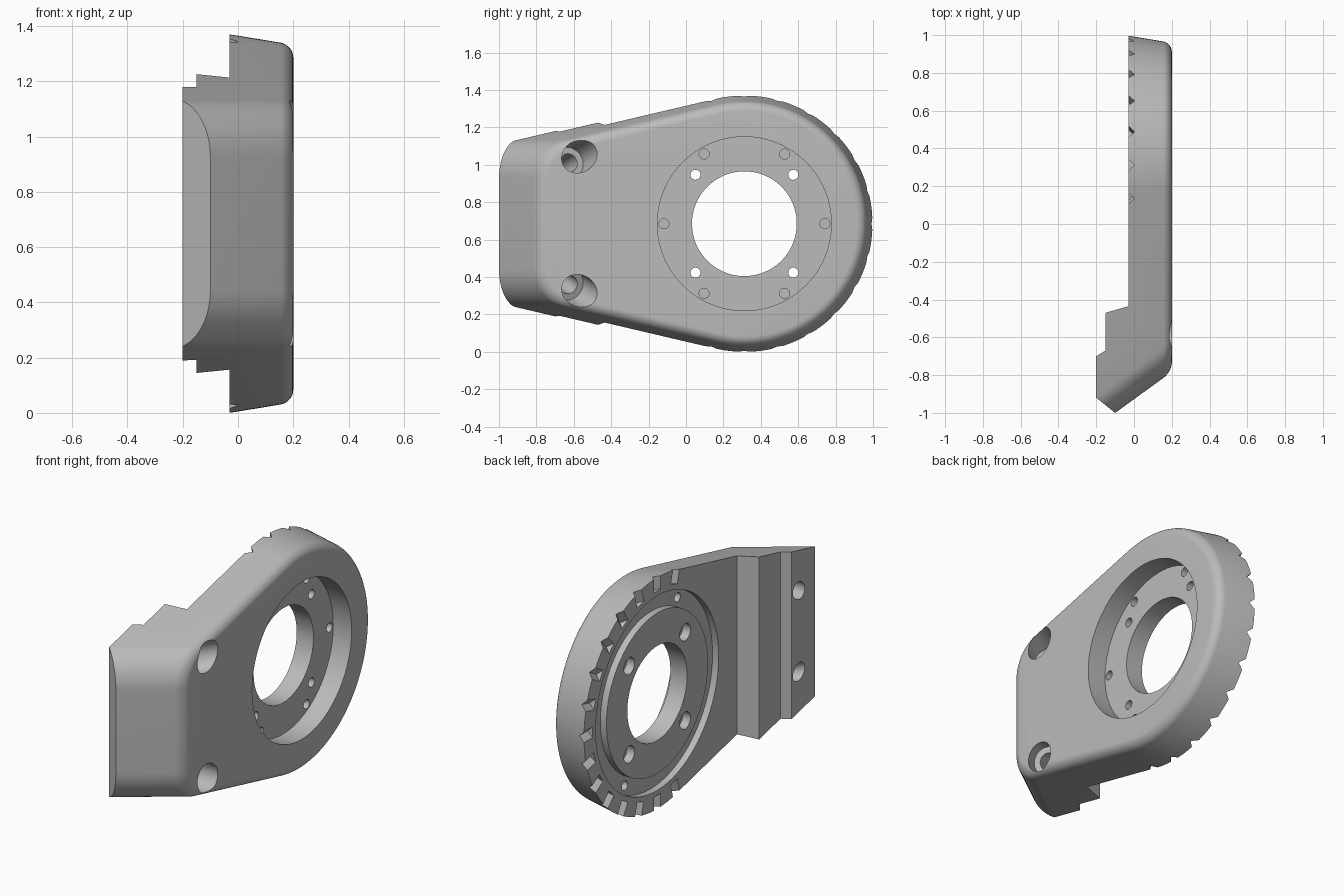
import bpy, bmesh, math
from mathutils import Vector, Matrix

if "Cube" in bpy.data.objects:
    bpy.data.objects.remove(bpy.data.objects["Cube"], do_unlink=True)

CY, CZ = 0.312, 0.685          # bearing axis
TILT = math.radians(13.2)      # slope of the two straight sides
BACK = -0.03                   # plane of the toothed face

gray = bpy.data.materials.new("light_gray")
gray.use_nodes = True
gray.diffuse_color = (0.5, 0.5, 0.5, 1)
gray.node_tree.nodes["Principled BSDF"].inputs["Base Color"].default_value = (0.5, 0.5, 0.5, 1)


def make_object(name, bm):
    bmesh.ops.recalc_face_normals(bm, faces=bm.faces)
    mesh = bpy.data.meshes.new(name)
    bm.to_mesh(mesh)
    bm.free()
    obj = bpy.data.objects.new(name, mesh)
    bpy.context.collection.objects.link(obj)
    return obj


def loft(bm, rings):
    rows = [[bm.verts.new(p) for p in ring] for ring in rings]
    n = len(rows[0])
    for a, b in zip(rows, rows[1:]):
        for i in range(n):
            bm.faces.new((a[i], a[(i + 1) % n], b[(i + 1) % n], b[i]))
    bm.faces.new(rows[0])
    bm.faces.new(rows[-1])


def arc(x, y, z, r, start, end, steps):
    for i in range(steps + 1):
        t = start + (end - start) * i / steps
        yield Vector((x, y + r * math.cos(t), z + r * math.sin(t)))


def outline(x, inset=0.0):
    """Rounded teardrop section, drafted along x."""
    big = 0.685 - 0.165 * (x - BACK)
    front = -1 + 0.724 * (x + 0.1)
    r = 0.21
    yc = front + r
    h = (big - r + math.sin(TILT) * (yc - CY)) / math.cos(TILT)
    side = math.pi / 2 + TILT
    pts = list(arc(x, CY, CZ, big - inset, -side, side, 96))
    pts += arc(x, yc, CZ + h, r - inset, side, math.pi, 14)
    pts += arc(x, yc, CZ - h, r - inset, math.pi, 2 * math.pi - side, 14)
    return pts


def prism(bm, profile):
    """Block with an xy profile, running through in z."""
    loft(bm, [[(x, y, z) for x, y in profile] for z in (-0.5, 2)])


def cylinder(bm, p, q, r, segments=32):
    p, q = Vector(p), Vector(q)
    d = q - p
    m = Matrix.Translation((p + q) / 2) @ d.to_track_quat("Z", "Y").to_matrix().to_4x4()
    bmesh.ops.create_cone(bm, cap_ends=True, segments=segments, radius1=r, radius2=r,
                          depth=d.length, matrix=m)


def axial_hole(bm, x0, x1, r, dist=0.0, deg=0.0, segments=24):
    y = CY + dist * math.cos(math.radians(deg))
    z = CZ + dist * math.sin(math.radians(deg))
    cylinder(bm, (x0, y, z), (x1, y, z), r, segments)


# Main body with a rounded outer rim
bm = bmesh.new()
rings = [outline(-0.2)]
for i in range(9):
    t = math.pi / 2 * i / 8
    rings.append(outline(0.155 + 0.045 * math.sin(t), 0.045 * (1 - math.cos(t))))
loft(bm, rings)
body = make_object("bracket_body", bm)
body.data.materials.append(gray)


def cut(bm):
    tool = make_object("cutter", bm)
    tool.hide_render = True
    mod = body.modifiers.new("cut", "BOOLEAN")
    mod.operation = "DIFFERENCE"
    mod.solver = "EXACT"
    mod.object = tool
    bpy.context.view_layer.objects.active = body
    bpy.ops.object.modifier_apply(modifier=mod.name)
    bpy.data.objects.remove(tool, do_unlink=True)


# Stepped back and the bevelled front lip
bm = bmesh.new()
prism(bm, [(BACK, 1.3), (BACK, -0.435), (-0.15, -0.47), (-0.15, -0.67),
           (-0.2, -0.7), (-0.3, -0.7), (-0.3, 1.3)])
prism(bm, [(-0.1, -1), (-0.3, -0.84), (-0.3, -1.4), (-0.1, -1.4)])
cut(bm)

# Bearing recess on the outer face
bm = bmesh.new()
axial_hole(bm, 0.08, 0.3, 0.465, segments=96)
cut(bm)

# Annular groove on the back face
bm = bmesh.new()
section = [(-0.1, 0.475), (0.01, 0.475), (0.01, 0.575), (-0.1, 0.575)]
loops = [[bm.verts.new(p) for p in list(arc(x, CY, CZ, r, 0, 2 * math.pi, 96))[:-1]]
         for x, r in section]
for k in range(4):
    a, b = loops[k], loops[(k + 1) % 4]
    for i in range(96):
        j = (i + 1) % 96
        bm.faces.new((a[i], a[j], b[j], b[i]))
cut(bm)

# Bore, through holes, blind holes and groove pin holes
bm = bmesh.new()
axial_hole(bm, -0.3, 0.3, 0.28, segments=96)
for k in range(4):
    axial_hole(bm, -0.3, 0.3, 0.027, 0.37, 45 + 90 * k)
for k in range(6):
    axial_hole(bm, 0.03, 0.2, 0.027, 0.43, 60 * k)
for deg in (118, -62):
    axial_hole(bm, -0.1, 0.06, 0.027, 0.525, deg)
cut(bm)

# Counterbores of the through holes
bm = bmesh.new()
for k in range(4):
    axial_hole(bm, -0.1, 0.02, 0.05, 0.37, 45 + 90 * k)
cut(bm)

# V notches around the round end
bm = bmesh.new()
for k in range(15):
    t = math.radians(-105 + 15 * k)
    out = Vector((0, math.cos(t), math.sin(t)))
    across = Vector((0, -math.sin(t), math.cos(t)))
    ends = []
    for dist in (0.605, 0.8):
        c = Vector((0, CY, CZ)) + out * dist
        ends.append([c + across * w + Vector((x, 0, 0))
                     for w, x in ((0, 0.003), (0.06, -0.06), (-0.06, -0.06))])
    loft(bm, ends)
cut(bm)

# Slanted mounting screw holes, then their counterbores
for radius, start, end in ((0.05, -0.5, 1.5), (0.085, -0.5, 0.28)):
    bm = bmesh.new()
    for side in (1, -1):
        top = Vector((0.2, -0.57, CZ + side * 0.36))
        low = Vector((-0.2, -0.77, CZ + side * 0.24))
        cylinder(bm, top.lerp(low, start), top.lerp(low, end), radius)
    cut(bm)

# Smooth curved faces, keep edges sharp
bpy.ops.object.select_all(action="DESELECT")
body.select_set(True)
bpy.context.view_layer.objects.active = body
bpy.ops.object.shade_smooth_by_angle(angle=math.radians(25))
